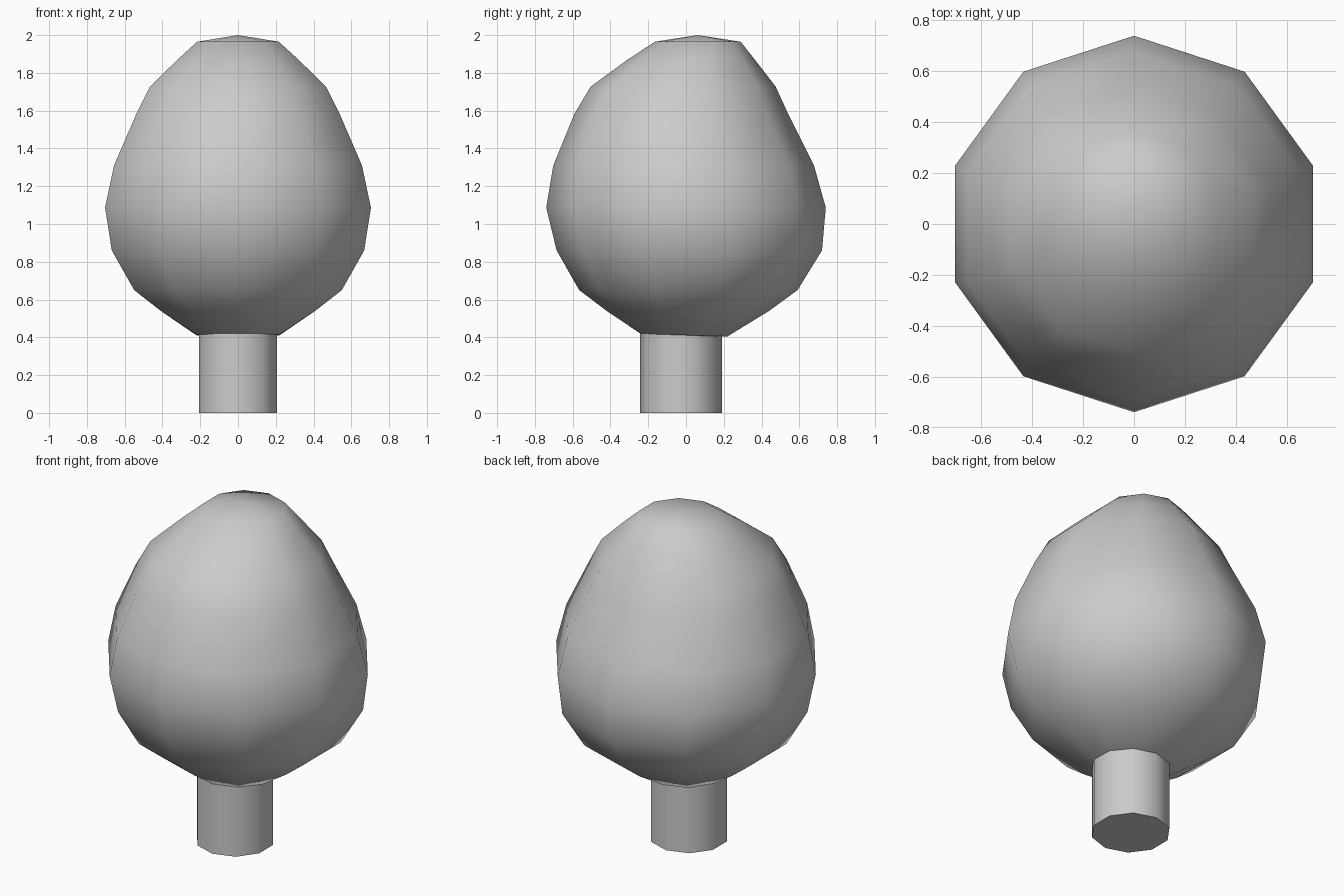
import bpy, bmesh, math

if "Cube" in bpy.data.objects:
    bpy.data.objects.remove(bpy.data.objects["Cube"])

SIDES = 10


def ring(bm, z, r, yc, tilt=0.0):
    verts = []
    for i in range(SIDES):
        a = math.radians(18 + 36 * i)
        y = r * math.sin(a)
        verts.append(bm.verts.new((r * math.cos(a), yc + y, z + tilt * y)))
    return verts


def bridge(bm, lower, upper):
    for i in range(SIDES):
        j = (i + 1) % SIDES
        bm.faces.new((lower[i], lower[j], upper[j], upper[i]))


def finish(bm, name, angle):
    bmesh.ops.recalc_face_normals(bm, faces=bm.faces)
    mesh = bpy.data.meshes.new(name)
    bm.to_mesh(mesh)
    bm.free()
    obj = bpy.data.objects.new(name, mesh)
    bpy.context.collection.objects.link(obj)
    bpy.ops.object.select_all(action='DESELECT')
    obj.select_set(True)
    bpy.context.view_layer.objects.active = obj
    bpy.ops.object.shade_smooth_by_angle(angle=math.radians(angle))


# Crown: egg-shaped stack of ten-sided rings (z, radius, y centre, tilt)
profile = [
    (0.412, 0.23, -0.01, -0.03), (0.54, 0.43, 0.01, 0), (0.65, 0.578, 0.0125, 0),
    (0.86, 0.7025, 0.0175, 0), (1.087, 0.74, 0, 0), (1.31, 0.69, -0.0125, 0),
    (1.585, 0.565, -0.025, 0), (1.727, 0.49, -0.015, 0),
    (1.87, 0.337, 0.0275, 0), (1.965, 0.227, 0.0625, 0),
]
bm = bmesh.new()
rings = [ring(bm, *p) for p in profile]
for lower, upper in zip(rings, rings[1:]):
    bridge(bm, lower, upper)
for loop, tip in ((rings[0], (0, -0.01, 0.40)), (rings[-1], (0, 0.0625, 2.0))):
    v = bm.verts.new(tip)
    for i in range(SIDES):
        bm.faces.new((loop[i], loop[(i + 1) % SIDES], v))
finish(bm, "crown", 60)

# Trunk: ten-sided cylinder
bm = bmesh.new()
bottom = ring(bm, 0, 0.217, -0.0275)
top = ring(bm, 0.42, 0.217, -0.0275)
bridge(bm, bottom, top)
bm.faces.new(bottom)
bm.faces.new(top)
finish(bm, "trunk", 60)
